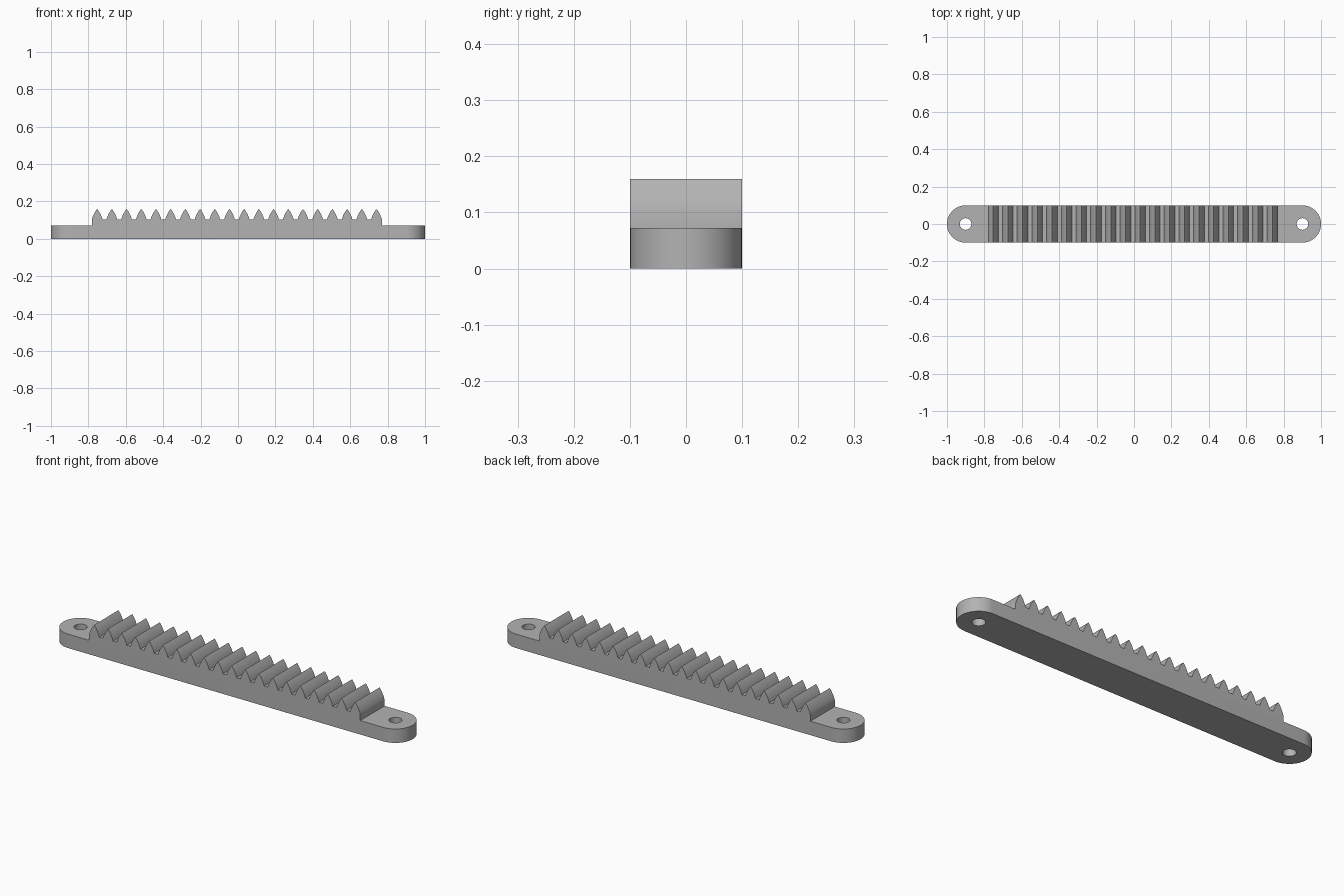
import bpy, bmesh, math
from mathutils import Vector

if "Cube" in bpy.data.objects:
    bpy.data.objects.remove(bpy.data.objects["Cube"])

HALF_WIDTH, BAR_H = 0.0995, 0.072
ROOT_Z, TIP_Z = 0.104, 0.16
PITCH, TEETH, FIRST_TIP, HALF_TOOTH = 0.0786, 20, -0.753, 0.0285

steel = bpy.data.materials.new("grey steel")
steel.diffuse_color = (0.45, 0.45, 0.45, 1)
steel.use_nodes = True
steel.node_tree.nodes["Principled BSDF"].inputs["Base Color"].default_value = steel.diffuse_color


def finish(bm, name, angle):
    bmesh.ops.recalc_face_normals(bm, faces=bm.faces)
    mesh = bpy.data.meshes.new(name)
    bm.to_mesh(mesh)
    bm.free()
    obj = bpy.data.objects.new(name, mesh)
    bpy.context.collection.objects.link(obj)
    mesh.materials.append(steel)
    bpy.ops.object.select_all(action='DESELECT')
    obj.select_set(True)
    bpy.context.view_layer.objects.active = obj
    bpy.ops.object.shade_smooth_by_angle(angle=math.radians(angle))
    return obj


def arc(cx, r, start, end, n):
    return [(cx + r * math.cos(math.radians(start + (end - start) * i / n)),
             r * math.sin(math.radians(start + (end - start) * i / n)), 0)
            for i in range(n + 1)]


def loop_edges(bm, points):
    verts = [bm.verts.new(p) for p in points]
    return [bm.edges.new((a, b)) for a, b in zip(verts, verts[1:] + verts[:1])]


# Mounting bar: rounded ends with a screw hole at each end
bm = bmesh.new()
c = 1 - HALF_WIDTH
edges = loop_edges(bm, arc(c, HALF_WIDTH, -90, 90, 32) + arc(-c, HALF_WIDTH, 90, 270, 32))
for x in (-c, c):
    edges += loop_edges(bm, arc(x, 0.031, 0, 360, 32)[:-1])
bmesh.ops.triangle_fill(bm, use_beauty=True, use_dissolve=False, edges=edges,
                        normal=Vector((0, 0, 1)))
top = bmesh.ops.extrude_face_region(bm, geom=bm.faces[:])["geom"]
bmesh.ops.translate(bm, vec=(0, 0, BAR_H),
                    verts=[v for v in top if isinstance(v, bmesh.types.BMVert)])
bmesh.ops.dissolve_limit(bm, angle_limit=0.01, verts=bm.verts[:], edges=bm.edges[:])
finish(bm, "mounting_bar", 30)

# Toothed rack: slightly bulged pointed teeth, extruded across the bar
flank = [(-1.0, 0.0), (-0.87, 0.22), (-0.65, 0.48), (-0.36, 0.75), (0.0, 1.0)]
tooth = flank + [(-u, v) for u, v in flank[-2::-1]]
profile = []
for i in range(TEETH):
    tip = FIRST_TIP + i * PITCH
    profile += [(tip + u * HALF_TOOTH, ROOT_Z + v * (TIP_Z - ROOT_Z)) for u, v in tooth]
profile = [(profile[0][0], BAR_H)] + profile + [(profile[-1][0], BAR_H)]
bm = bmesh.new()
front = [bm.verts.new((x, -HALF_WIDTH, z)) for x, z in profile]
back = [bm.verts.new((x, HALF_WIDTH, z)) for x, z in profile]
bm.faces.new(front)
bm.faces.new(back[::-1])
for i in range(len(profile)):
    j = (i + 1) % len(profile)
    bm.faces.new((front[i], front[j], back[j], back[i]))
finish(bm, "toothed_rack", 25)
